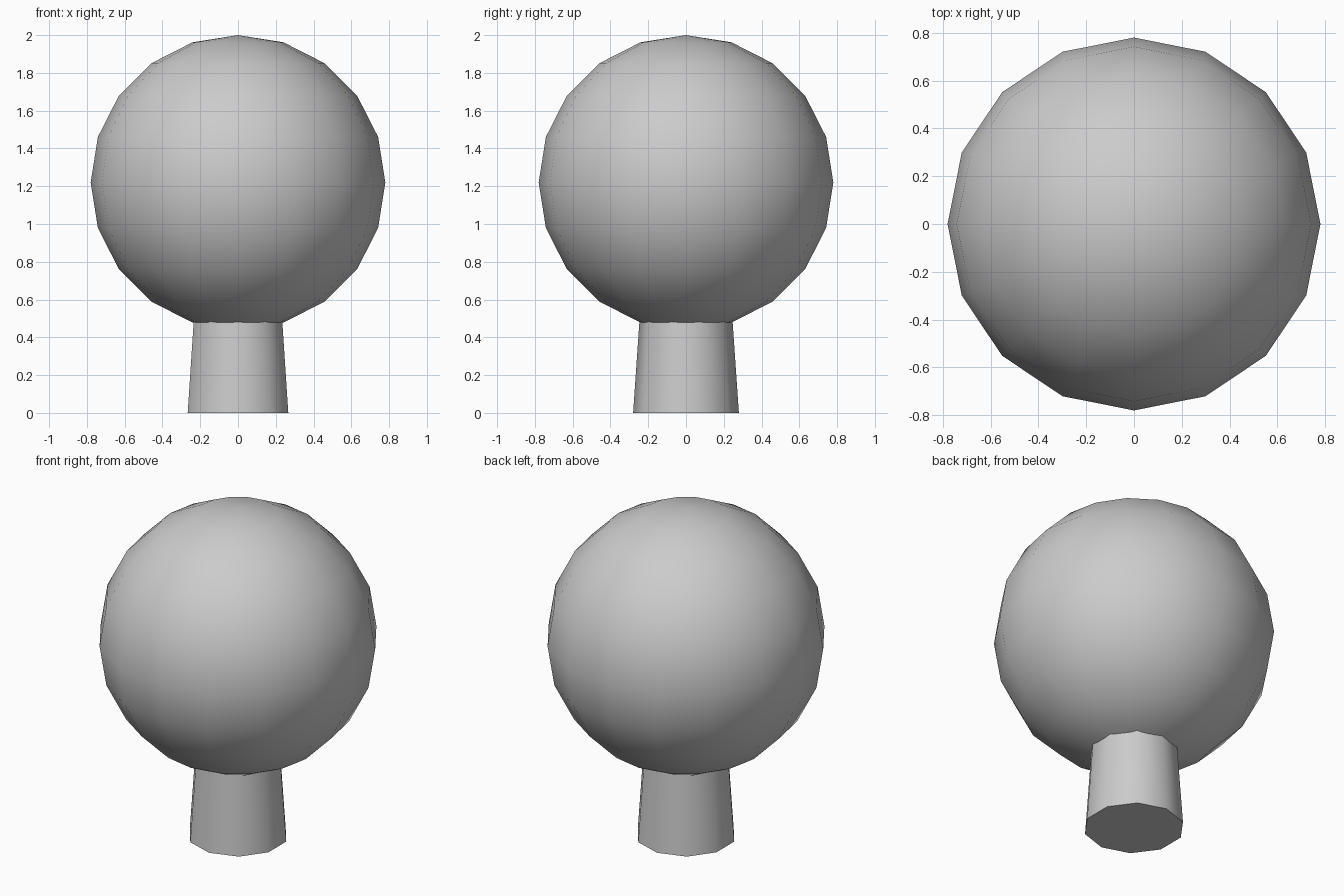
import bpy, math

if "Cube" in bpy.data.objects:
    bpy.data.objects.remove(bpy.data.objects["Cube"])

# Tapered ten-sided trunk, running up into the crown
TRUNK_TOP = 0.58
bpy.ops.mesh.primitive_cone_add(vertices=10, radius1=0.28, radius2=0.24,
                                depth=TRUNK_TOP, location=(0, 0, TRUNK_TOP / 2))
trunk = bpy.context.object
trunk.name = "trunk"
bpy.ops.object.shade_smooth_by_angle(angle=math.radians(40))

# Round crown
bpy.ops.mesh.primitive_uv_sphere_add(segments=16, ring_count=10, radius=0.78,
                                     location=(0, 0, 1.22))
crown = bpy.context.object
crown.name = "crown"
bpy.ops.object.shade_smooth()
